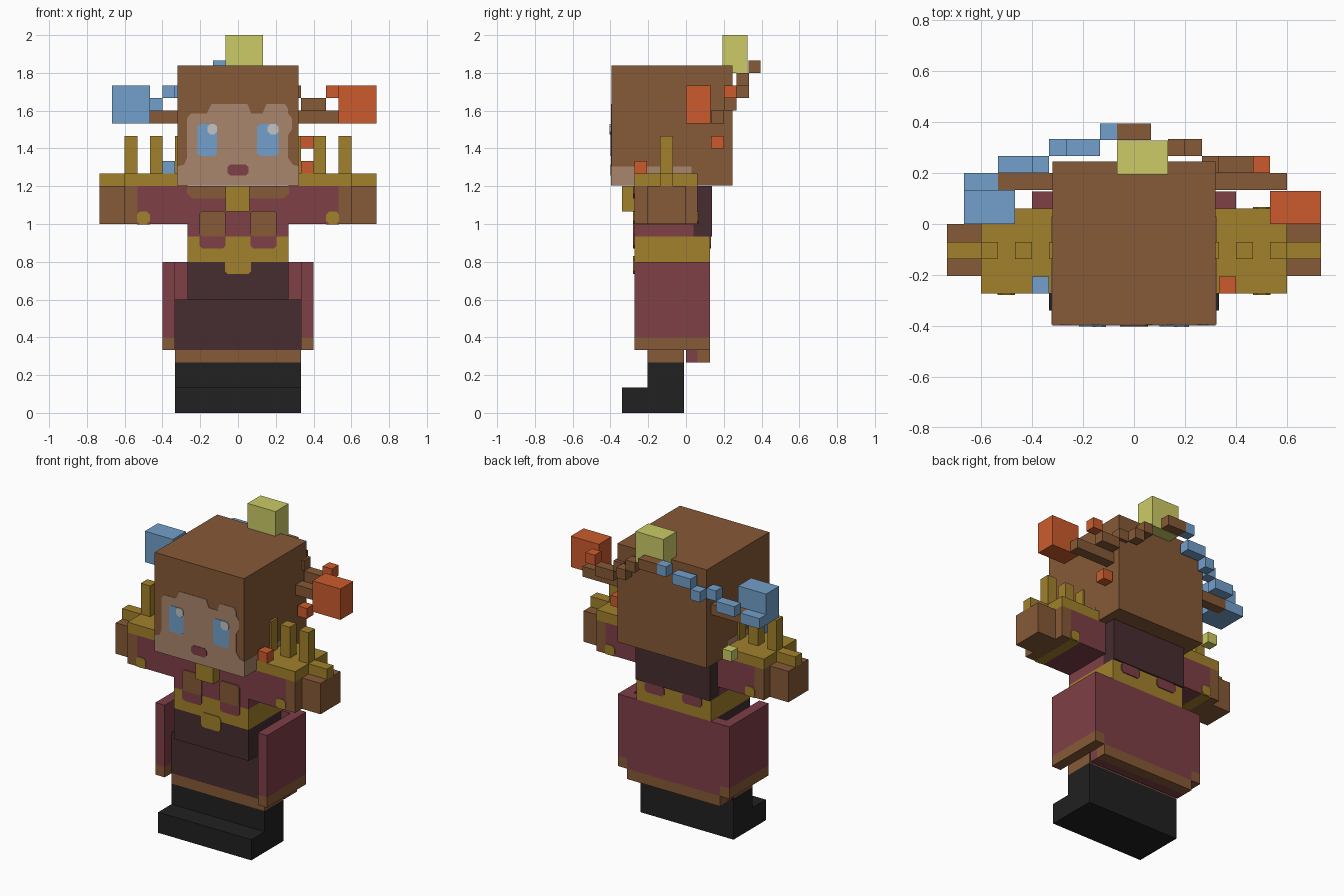
import bpy, bmesh

if "Cube" in bpy.data.objects:
    bpy.data.objects.remove(bpy.data.objects["Cube"])

U = 1 / 15  # voxel size


def material(name, rgb):
    m = bpy.data.materials.new(name)
    m.diffuse_color = (*rgb, 1)
    m.use_nodes = True
    m.node_tree.nodes["Principled BSDF"].inputs["Base Color"].default_value = m.diffuse_color
    return m


BROWN = material("brown", (0.24, 0.10, 0.038))
TAN = material("tan", (0.40, 0.24, 0.15))
RED = material("crimson", (0.21, 0.05, 0.063))
DARK = material("dark maroon", (0.061, 0.026, 0.03))
GOLD = material("gold", (0.36, 0.22, 0.025))
BLACK = material("black", (0.015, 0.015, 0.015))
BLUE = material("blue", (0.17, 0.352, 0.597))
ORANGE = material("orange", (0.597, 0.105, 0.026))
YELLOW = material("yellow", (0.597, 0.597, 0.133))
PALE = material("pale grey", (0.55, 0.55, 0.55))


def finish(name, bm, mat):
    bmesh.ops.recalc_face_normals(bm, faces=bm.faces)
    me = bpy.data.meshes.new(name)
    bm.to_mesh(me)
    bm.free()
    me.materials.append(mat)
    ob = bpy.data.objects.new(name, me)
    bpy.context.collection.objects.link(ob)
    return ob


def box(name, x, y, z, mat):
    """Box from (min, max) ranges."""
    bm = bmesh.new()
    bmesh.ops.create_cube(bm, size=1)
    for v in bm.verts:
        v.co = [r[0] if c < 0 else r[1] for r, c in zip((x, y, z), v.co)]
    return finish(name, bm, mat)


def vox(name, x, y, z, mat):
    """Box whose ranges are in voxel units."""
    return box(name, *[[c * U for c in r] for r in (x, y, z)], mat)


def pair(name, x, y, z, mat):
    """Voxel box on both sides."""
    vox(name + "_right", x, y, z, mat)
    vox(name + "_left", (-x[1], -x[0]), y, z, mat)


def plate(name, pts, y, mat, t=0.006):
    """Thin painted outline in the xz plane, front at y - t."""
    bm = bmesh.new()
    f = bm.faces.new([bm.verts.new((px, y - t, pz)) for px, pz in pts])
    ext = bmesh.ops.extrude_face_region(bm, geom=[f])["geom"]
    for v in ext:
        if isinstance(v, bmesh.types.BMVert):
            v.co.y += t
    return finish(name, bm, mat)


def rounded(x0, x1, z0, z1, c=0.015):
    """Rectangle outline with clipped corners."""
    return [(x0 + c, z0), (x1 - c, z0), (x1, z0 + c), (x1, z1 - c),
            (x1 - c, z1), (x0 + c, z1), (x0, z1 - c), (x0, z0 + c)]


# Boots and legs
vox("boot_soles", (-5, 5), (-5.1, -0.15), (0, 2), BLACK)
vox("boot_shafts", (-5, 5), (-3.05, -0.15), (2, 4), BLACK)
vox("legs", (-5, 5), (-3.05, -0.15), (4, 5), BROWN)
vox("skirt_front", (-5, 5), (-3.05, 0), (5, 9), DARK)

# Open skirt: side panels, back panel and hems
pair("skirt_side", (5, 6), (-4.1, 1.9), (6, 12), RED)
pair("skirt_side_hem", (5, 6), (-4.1, 1.9), (5, 6), BROWN)
vox("skirt_back", (-5, 5), (0.9, 1.9), (5, 12), RED)
vox("skirt_back_hem", (-5, 5), (0.9, 1.9), (4, 5), BROWN)
vox("skirt_back_lining", (-5, 5), (0, 0.9), (4, 5), RED)

# Torso
vox("hips", (-4, 4), (-4.1, 0.9), (9, 12), DARK)
vox("belt", (-4, 4), (-4.1, 1.9), (12, 14), GOLD)
vox("chest", (-4, 4), (-4.1, 0.6), (14, 18), RED)
vox("back_hair", (-4, 4), (0.6, 2.05), (14, 18), DARK)
FRONT = -4.1 * U
plate("belt_buckle", rounded(-0.07, 0.07, 0.735, 0.83), FRONT, GOLD)
plate("collar", [(-0.27, 1.2), (-0.27, 1.16), (-0.24, 1.135),
                 (0.24, 1.135), (0.27, 1.16), (0.27, 1.2)], FRONT, BROWN)
for s, side in ((1, "right"), (-1, "left")):
    a, b = sorted((0.065 * s, 0.205 * s))
    plate("vest_point_" + side, rounded(a, b, 0.87, 0.97), FRONT, RED)
    plate("chest_patch_" + side, rounded(a, b, 0.935, 1.07), FRONT, BROWN, 0.008)
    plate("back_point_" + side, rounded(a, b, 0.87, 0.933), 1.9 * U + 0.006, RED)
vox("neck_brooch", (-1, 0.9), (-5.1, -4.1), (16, 18), GOLD)

# Arms and spiked shoulder guards
pair("sleeve", (4, 8), (-4.1, 0.9), (15, 18), RED)
pair("cuff", (8, 9), (-4.1, 0.9), (15, 18), BROWN)
pair("hand", (9, 11), (-3.05, 0), (15, 18), BROWN)
pair("shoulder_guard", (4, 9), (-4.1, 0.9), (18, 19), GOLD)
pair("guard_strip", (9, 11), (-2.05, -1.05), (18, 19), GOLD)
for i, x in enumerate((4, 6, 8)):
    pair(f"guard_spike_{i + 1}", (x, x + 1), (-2.05, -1.05), (19, 22), GOLD)
for s, side in ((1, "right"), (-1, "left")):
    a, b = sorted((0.467 * s, 0.535 * s))
    plate("sleeve_stud_" + side, rounded(a, b, 1.0, 1.065), FRONT, GOLD)
    plate("sleeve_back_stud_" + side, rounded(a, b, 1.0, 1.065), 0.9 * U + 0.006, GOLD)
    box("sleeve_trim_" + side, (a, b), (-0.272, 0.06), (0.997, 1.003), GOLD)

# Head, cheeks and painted face
FACE = -0.395
box("head", (-0.32, 0.32), (FACE, 0.245), (1.203, 1.84), BROWN)
for s, side in ((1, "right"), (-1, "left")):
    box("cheek_" + side, sorted((0.31 * s, 0.323 * s)), (FACE, 0.03), (1.203, 1.305), TAN)
plate("face", [(-0.32, 1.203), (0.32, 1.203), (0.32, 1.305), (0.29, 1.315),
               (0.265, 1.35), (0.265, 1.47), (0.285, 1.5), (0.285, 1.56),
               (0.265, 1.585), (0.265, 1.61), (0.25, 1.635), (0.15, 1.635),
               (0.13, 1.585), (0.07, 1.585), (0.05, 1.635), (-0.14, 1.635),
               (-0.165, 1.585), (-0.25, 1.585), (-0.27, 1.56), (-0.27, 1.35),
               (-0.285, 1.315), (-0.32, 1.305)], FACE, TAN, 0.003)
for x0, x1, side in ((0.10, 0.215, "right"), (-0.215, -0.11, "left")):
    plate("eye_" + side, rounded(x0, x1, 1.36, 1.53), FACE, BLUE, 0.006)
    plate("eye_glint_" + side, rounded((x0 + x1) / 2, x1, 1.475, 1.53),
          FACE, PALE, 0.009)
plate("mouth", rounded(-0.055, 0.055, 1.257, 1.315), FACE, RED, 0.006)

# Garland behind the head: x, y and z ranges in voxels
GARLAND = [
    ("top_bauble", (-1, 2), (2.9, 4.9), (27, 30), YELLOW),
    ("orange_bauble", (8, 11), (0, 1.95), (23, 26), ORANGE),
    ("blue_bauble", (-10, -7), (0, 2), (23, 26), BLUE),
    ("blue_bauble_knot", (-10, -8), (2, 3), (23, 24), BLUE),
    ("braid_right_1", (4.5, 9), (2, 3), (23, 24), BROWN),
    ("braid_right_2", (5, 7), (3, 4), (24, 25), BROWN),
    ("braid_right_3", (4, 5), (3, 4), (25, 26), BROWN),
    ("braid_right_4", (3, 4), (4, 5), (25, 26), BROWN),
    ("braid_right_5", (2, 3), (4, 5), (26, 27), BROWN),
    ("braid_top", (-1, 1), (4.95, 5.9), (27, 28), BROWN),
    ("braid_left_1", (-8, -4.5), (2, 3), (23, 24), BROWN),
    ("braid_left_2", (-8, -6), (3, 4), (24, 25), BLUE),
    ("braid_left_3", (-6, -5), (3, 4), (25, 26), BLUE),
    ("braid_left_4", (-5, -4), (4, 5), (25, 26), BLUE),
    ("braid_left_5", (-4, -2), (4, 5), (26, 27), BLUE),
    ("braid_left_6", (-2, -1), (4.95, 5.9), (27, 28), BLUE),
    ("orange_bead_high", (7, 8), (3, 4), (25, 26), ORANGE),
    ("orange_bead_back", (5, 6), (2, 3), (21, 22), ORANGE),
    ("orange_bead_front", (5, 6), (-4.1, -3.1), (19, 20), ORANGE),
    ("blue_bead_front", (-6, -5), (-4.1, -3.1), (19, 20), BLUE),
    ("yellow_bead", (-7, -6), (2, 3), (19, 20), YELLOW),
]
for part in GARLAND:
    vox(*part)
